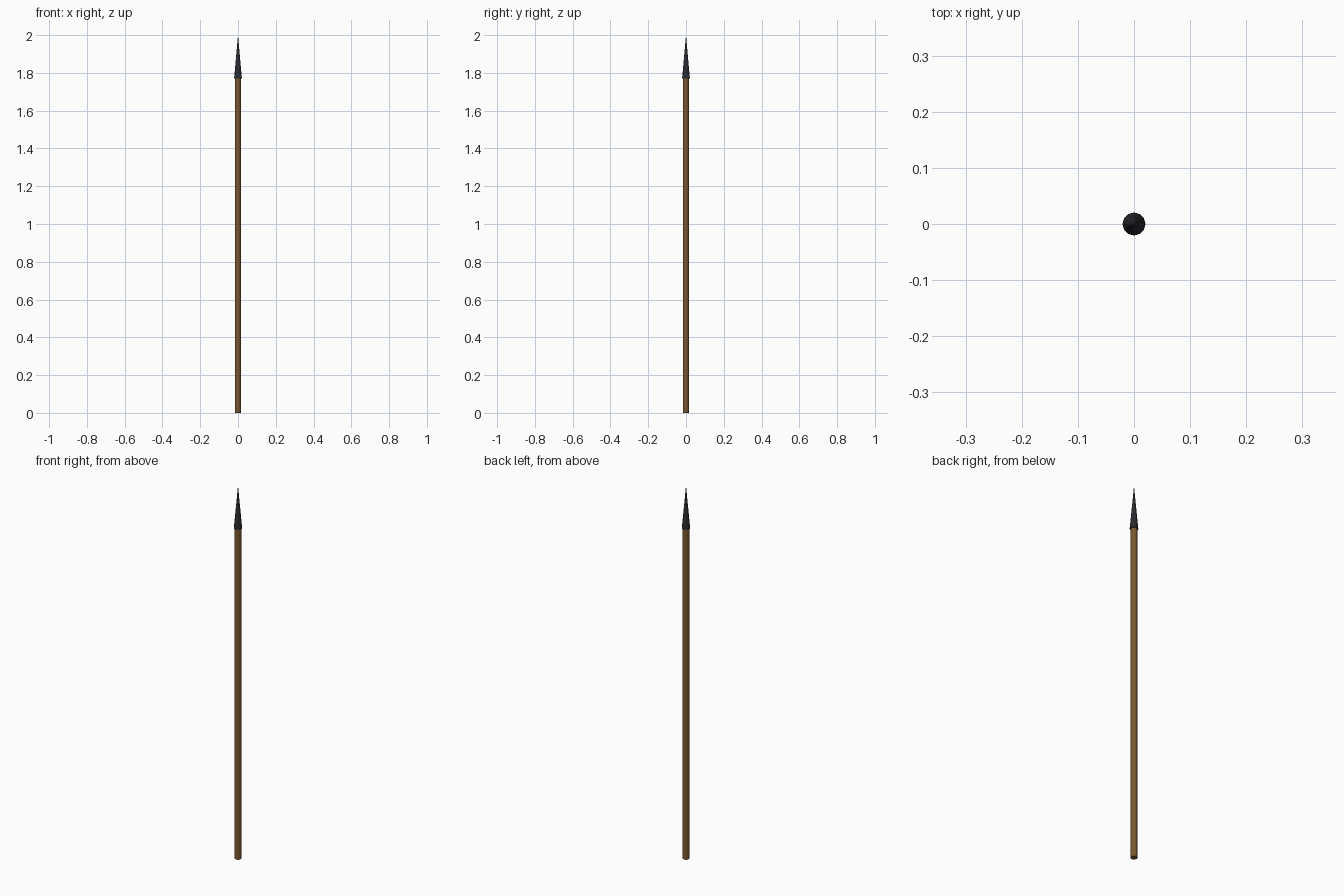
import bpy

if "Cube" in bpy.data.objects:
    bpy.data.objects.remove(bpy.data.objects["Cube"])


def material(name, color):
    m = bpy.data.materials.new(name)
    m.diffuse_color = color
    m.use_nodes = True
    m.node_tree.nodes["Principled BSDF"].inputs["Base Color"].default_value = m.diffuse_color
    return m


def tapered(name, z0, z1, r0, r1, mat, sides=12):
    bpy.ops.mesh.primitive_cone_add(vertices=sides, radius1=r0, radius2=r1,
                                    depth=z1 - z0, location=(0, 0, (z0 + z1) / 2))
    ob = bpy.context.object
    ob.name = name
    ob.data.materials.append(mat)
    return ob


wood = material("wood", (0.20, 0.10, 0.03, 1))
iron = material("iron", (0.025, 0.025, 0.03, 1))

# Long straight wooden pole
tapered("shaft", 0.0, 1.78, 0.016, 0.016, wood)

# Slim pointed iron head, slightly wider than the pole
tapered("spear_head", 1.77, 2.0, 0.0205, 0.0, iron)
